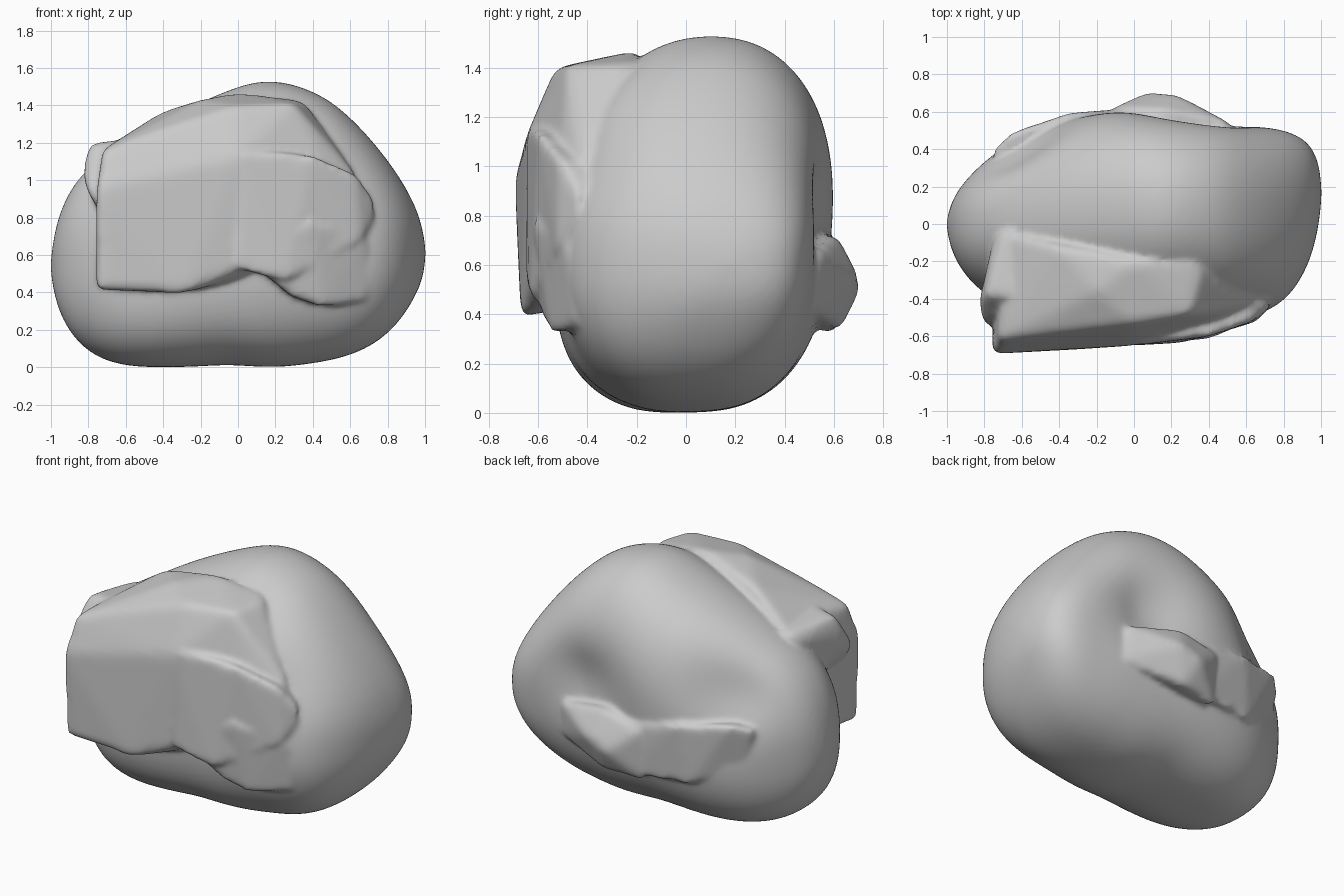
import bpy, bmesh, math
from mathutils import Vector

if "Cube" in bpy.data.objects:
    bpy.data.objects.remove(bpy.data.objects["Cube"])


def make(name, bm):
    bmesh.ops.recalc_face_normals(bm, faces=bm.faces)
    me = bpy.data.meshes.new(name)
    bm.to_mesh(me)
    bm.free()
    ob = bpy.data.objects.new(name, me)
    bpy.context.collection.objects.link(ob)
    return ob


def remesh_and_wear(ob, voxel, rounds):
    m = ob.modifiers.new("remesh", 'REMESH')
    m.mode = 'VOXEL'
    m.voxel_size = voxel
    m.use_smooth_shade = True
    s = ob.modifiers.new("wear", 'SMOOTH')
    s.factor = 0.5
    s.iterations = rounds


def slab(name, points, rounds=6):
    """Rounded stone slab: convex hull, remeshed and worn smooth."""
    bm = bmesh.new()
    for p in points:
        bm.verts.new(p)
    bmesh.ops.convex_hull(bm, input=bm.verts)
    loose = [v for v in bm.verts if not v.link_faces]
    bmesh.ops.delete(bm, geom=loose, context='VERTS')
    ob = make(name, bm)
    remesh_and_wear(ob, 0.022, rounds)
    return ob


# Main boulder: stations along x as (x, z low, z high, y front, y back)
stations = [
    (-0.985, .40, .70, -.11, .09), (-0.95, .28, .84, -.20, .17),
    (-0.88, .16, .98, -.30, .26), (-0.78, .07, 1.09, -.38, .36),
    (-0.65, .02, 1.18, -.45, .46), (-0.5, .00, 1.27, -.49, .53),
    (-0.35, .00, 1.35, -.51, .57), (-0.2, .01, 1.42, -.52, .59),
    (-0.05, .02, 1.485, -.52, .60), (0.1, .005, 1.535, -.52, .59),
    (0.25, .00, 1.53, -.51, .58), (0.4, .02, 1.48, -.51, .57),
    (0.52, .04, 1.41, -.51, .555), (0.65, .08, 1.29, -.49, .53),
    (0.77, .15, 1.15, -.44, .51), (0.87, .25, 1.01, -.34, .48),
    (0.95, .38, .87, -.18, .42), (0.99, .48, .74, .0, .32)]
# Hollows (push > 0) and swellings (push < 0): centre, radius, push
dents = [((.34, .55, .82), .2, .11), ((-.60, .46, .93), .23, .12),
         ((.66, -.38, .98), .2, .03), ((.85, .2, .75), .14, .03),
         ((-.5, -.42, .16), .34, -.04), ((0, -.43, .16), .34, -.04)]
N = 36


def spow(v, power):
    return math.copysign(abs(v) ** (2 / power), v)


bm = bmesh.new()
rings = []
for x, z0, z1, y0, y1 in stations:
    ring = []
    for i in range(N):
        a = 2 * math.pi * i / N
        power = 2.2 if math.sin(a) > 0 else 2.5
        c, s = spow(math.cos(a), power), spow(math.sin(a), power)
        co = Vector((x, (y0 + y1) / 2 + (y1 - y0) / 2 * c + .07 * max(s, -.2) * (1 - x * x),
                     (z0 + z1) / 2 + (z1 - z0) / 2 * s))
        inward = Vector((0, -c, -s * .3)).normalized()
        for centre, rad, push in dents:
            d = (co - Vector(centre)).length / rad
            co += inward * push * math.exp(-d * d)
        co.z = max(co.z, 0)
        ring.append(bm.verts.new(co))
    rings.append(ring)
for a, b in zip(rings, rings[1:]):
    for i in range(N):
        j = (i + 1) % N
        bm.faces.new((a[i], a[j], b[j], b[i]))
for ring, tip in ((rings[0], (-1.005, 0, .54)), (rings[-1], (1.005, .17, .61))):
    v = bm.verts.new(tip)
    for i in range(N):
        bm.faces.new((ring[i], ring[(i + 1) % N], v))
body = make("boulder_body", bm)
sub = body.modifiers.new("subdivision", 'SUBSURF')
sub.levels = sub.render_levels = 2
parts = [body]

# Large upper front block with a sloping top
parts.append(slab("front_block", [
    (-.76, -.67, .41), (-.76, -.695, .95), (-.73, -.62, 1.16), (.02, -.63, .53),
    (-.30, -.67, .39), (0, -.65, 1.12), (-.45, -.58, 1.26), (0, -.53, 1.40),
    (.30, -.48, 1.41), (.66, -.42, 1.0), (.36, -.25, 1.42), (.32, -.18, 1.43),
    (0, -.20, 1.47), (-.2, -.36, 1.43), (-.4, -.12, 1.37), (-.68, -.04, 1.18),
    (.58, -.53, .85), (-.75, -.30, .45), (0, -.2, .5), (.5, -.2, .9),
    (-.7, -.1, .9), (.5, -.3, .6)], 14))

# Flatter slab overlapping its right side, stepping down to the lower right
parts.append(slab("right_slab_upper", [
    (-.03, -.65, .53), (-.01, -.65, 1.13), (.05, -.635, 1.17), (.40, -.60, 1.14),
    (.63, -.52, 1.04), (.73, -.44, .90), (.73, -.44, .78), (.66, -.52, .66),
    (.25, -.635, .45), (0, -.3, .6), (.05, -.3, 1.1), (.6, -.2, .95),
    (.6, -.2, .7)], 6))
parts.append(slab("right_slab_lower", [
    (.10, -.63, .52), (.28, -.58, .37), (.45, -.55, .31), (.70, -.44, .34),
    (.76, -.40, .55), (.68, -.50, .72), (.40, -.62, .80), (.25, -.635, .75),
    (.3, -.2, .45), (.65, -.2, .45), (.6, -.2, .65)], 12))

# Small wedge on the left shoulder
parts.append(slab("left_wedge", [
    (-.83, -.42, 1.02), (-.82, -.40, 1.12), (-.72, -.57, .80), (-.81, -.55, .95),
    (-.75, -.06, 1.12), (-.70, -.02, 1.18), (-.62, -.01, 1.19), (-.62, -.40, 1.22),
    (-.79, -.38, 1.20), (-.5, -.5, .85), (-.5, -.1, .9), (-.75, -.2, .85)], 8))

# Ledge running across the lower back
parts.append(slab("back_ledge", [
    (.52, .54, .66), (.22, .70, .56), (.08, .71, .50), (.15, .61, .73),
    (-.12, .62, .66), (.55, .50, .42), (.15, .63, .34), (-.12, .59, .32),
    (.1, .2, .4), (.1, .2, .65), (.4, .2, .5)], 10))
parts.append(slab("back_ledge_left", [
    (.05, .62, .68), (-.35, .595, .75), (-.66, .49, .79), (-.77, .38, .74),
    (.05, .62, .34), (-.4, .55, .35), (-.70, .39, .45),
    (0, .2, .5), (-.6, .1, .7)], 8))

# Fuse the pieces into one worn stone without inner faces
deps = bpy.context.evaluated_depsgraph_get()
deps.update()
bm = bmesh.new()
for ob in parts:
    ev = ob.evaluated_get(deps)
    bm.from_mesh(ev.to_mesh())
    ev.to_mesh_clear()
for ob in parts:
    bpy.data.objects.remove(ob)
rock = make("boulder", bm)
remesh_and_wear(rock, 0.016, 6)
